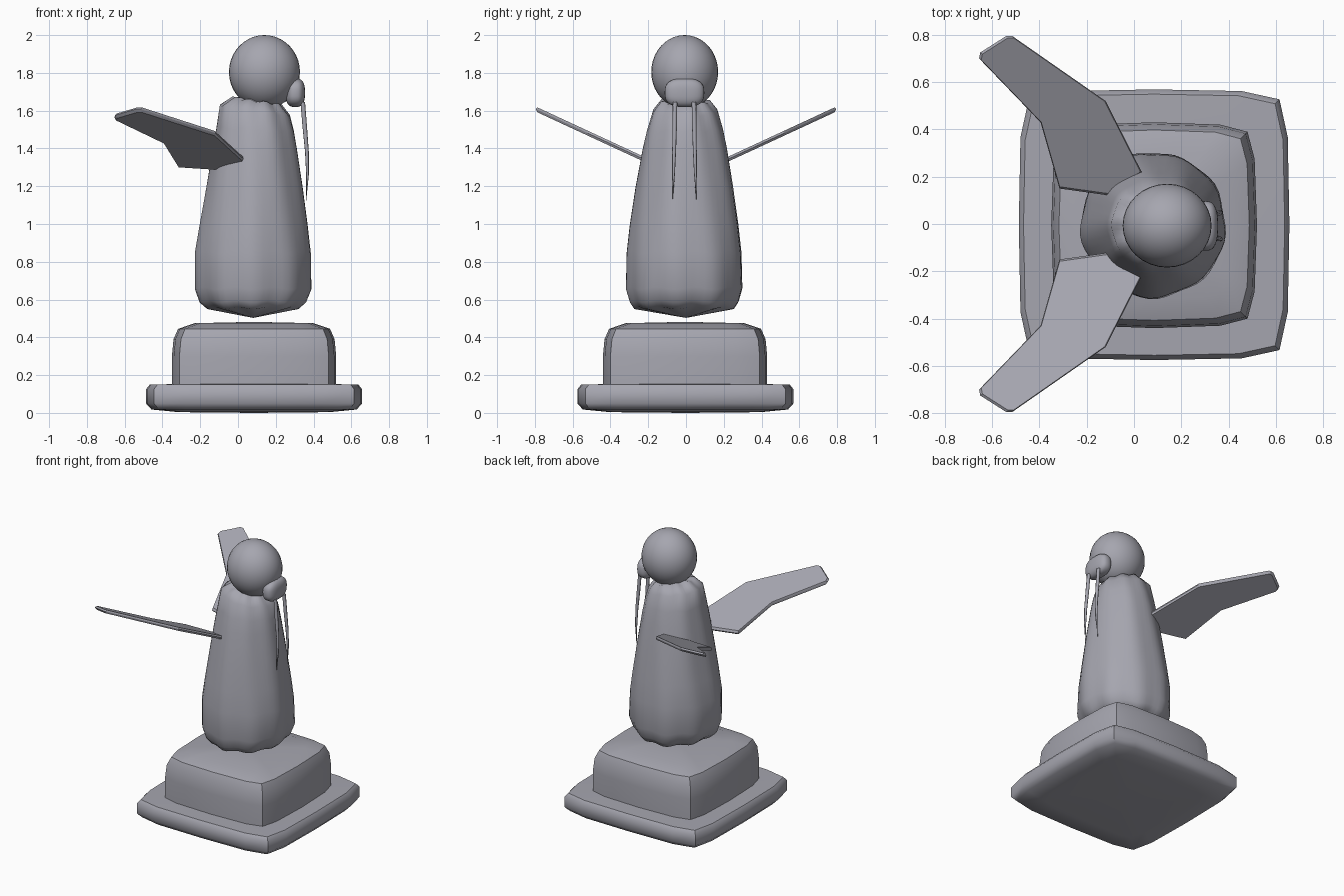
import bpy, bmesh, math

if "Cube" in bpy.data.objects:
    bpy.data.objects.remove(bpy.data.objects["Cube"])

# Slate grey stone
stone = bpy.data.materials.new("slate_stone")
stone.diffuse_color = (0.38, 0.38, 0.43, 1)
stone.use_nodes = True
stone.node_tree.nodes["Principled BSDF"].inputs["Base Color"].default_value = stone.diffuse_color


def make(name, bm, angle=35):
    bmesh.ops.recalc_face_normals(bm, faces=bm.faces)
    mesh = bpy.data.meshes.new(name)
    bm.to_mesh(mesh)
    bm.free()
    mesh.materials.append(stone)
    ob = bpy.data.objects.new(name, mesh)
    bpy.context.collection.objects.link(ob)
    bpy.ops.object.select_all(action='DESELECT')
    ob.select_set(True)
    bpy.context.view_layer.objects.active = ob
    bpy.ops.object.shade_smooth_by_angle(angle=math.radians(angle))
    return ob


def loft(name, rings, bottom=None, top=None, angle=35):
    """Skin closed rings; each end gets a point or a flat cap."""
    bm = bmesh.new()
    vr = [[bm.verts.new(p) for p in r] for r in rings]
    n = len(vr[0])
    for a, b in zip(vr, vr[1:]):
        for i in range(n):
            j = (i + 1) % n
            bm.faces.new((a[i], a[j], b[j], b[i]))
    for ring, tip in ((vr[0], bottom), (vr[-1], top)):
        if tip:
            t = bm.verts.new(tip)
            for i in range(n):
                bm.faces.new((ring[i], ring[(i + 1) % n], t))
        else:
            bm.faces.new(ring)
    return make(name, bm, angle)


def slab(name, cx, cy, mid, near, corner, rings, bottom, top):
    """Square block with slightly bulging sides."""
    side = [(mid, 0), near, (corner, corner), (near[1], near[0])]
    outline = []
    for k in range(4):
        c, s = [(1, 0), (0, 1), (-1, 0), (0, -1)][k]
        outline += [(x * c - y * s, x * s + y * c) for x, y in side]
    loft(name, [[(cx + x * f, cy + y * f, z) for x, y in outline] for f, z in rings],
         (cx, cy, bottom), (cx, cy, top), 45)


# Pedestal: wide foot slab and block above it
slab("base_slab", 0.085, -0.003, 0.572, (0.565, 0.37), 0.53,
     [(0.7, 0.004), (0.95, 0.018), (1, 0.05), (1, 0.125), (0.965, 0.15)], 0, 0.16)
slab("pedestal_block", 0.085, -0.005, 0.435, (0.425, 0.28), 0.395,
     [(1, 0.12), (1, 0.3), (0.98, 0.39), (0.925, 0.445), (0.72, 0.475)], 0.12, 0.482)

# Body: tapering trunk with soft folds and tilted shoulders
rows = [(0.555, .08, .24, .265, 0), (0.59, .08, .28, .288, 0), (0.66, .082, .306, .308, 0),
        (0.85, .08, .304, .303, 0), (1.0, .084, .283, .286, 0), (1.2, .088, .253, .257, 0),
        (1.4, .09, .222, .222, 0), (1.5, .092, .205, .2, .05), (1.6, .09, .185, .17, .15),
        (1.65, .1, .13, .13, .15)]
N = 54
body = []
for z, cx, rx, ry, tilt in rows:
    ring = []
    for i in range(N):
        a = 2 * math.pi * i / N
        f = 1 + 0.015 * math.cos(9 * a + 2 * z) + 0.01 * math.sin(5 * a - 3 * z)
        x, y = rx * f * math.cos(a), ry * f * math.sin(a)
        ring.append((cx + x, y - 0.005, z - tilt * x + 0.006 * math.sin(9 * a)))
    body.append(ring)
loft("body", body, (0.08, 0, 0.503), (0.1, 0, 1.66), 50)


def blob(name, center, radii, power):
    """Ellipsoid; power below 1 makes it boxier."""
    bm = bmesh.new()
    bmesh.ops.create_uvsphere(bm, u_segments=32, v_segments=20, radius=1)
    for v in bm.verts:
        v.co = [c + r * math.copysign(abs(p) ** power, p)
                for c, r, p in zip(center, radii, v.co)]
    return make(name, bm, 60)


# Head and muzzle
blob("head", (0.14, -0.007, 1.805), (0.188, 0.177, 0.195), 1)
blob("muzzle", (0.303, -0.008, 1.695), (0.052, 0.105, 0.076), 0.75)

# Tusks: thin, gently curved and pointed
for side, name in ((-1, "tusk_right"), (1, "tusk_left")):
    path = [(.343, .05, 1.645, .012), (.353, .052, 1.52, .012),
            (.365, .055, 1.38, .010), (.368, .058, 1.26, .007)]
    rings = [[(x + r * math.cos(k * math.pi / 4),
               side * y - 0.008 + r * math.sin(k * math.pi / 4), z)
              for k in range(8)] for x, y, z, r in path]
    loft(name, rings, None, (.36, side * .064 - 0.008, 1.11), 60)

# Flippers: flat bent plates sloping up and back, thinner at the rim
plan = [(0.035, 0.215), (-0.12, 0.52), (-0.515, 0.795), (-0.54, 0.795), (-0.65, 0.725),
        (-0.655, 0.70), (-0.395, 0.43), (-0.315, 0.15), (-0.10, 0.12)]
for side, name in ((-1, "flipper_right"), (1, "flipper_left")):
    rings = []
    for dz, f in ((-0.013, 0.975), (0, 1), (0.013, 0.975)):
        rings.append([(-0.28 + (x + 0.28) * f, side * (0.45 + (y - 0.45) * f),
                       1.24 + 0.463 * (0.45 + (y - 0.45) * f) + dz) for x, y in plan])
    loft(name, rings, None, None, 30)
